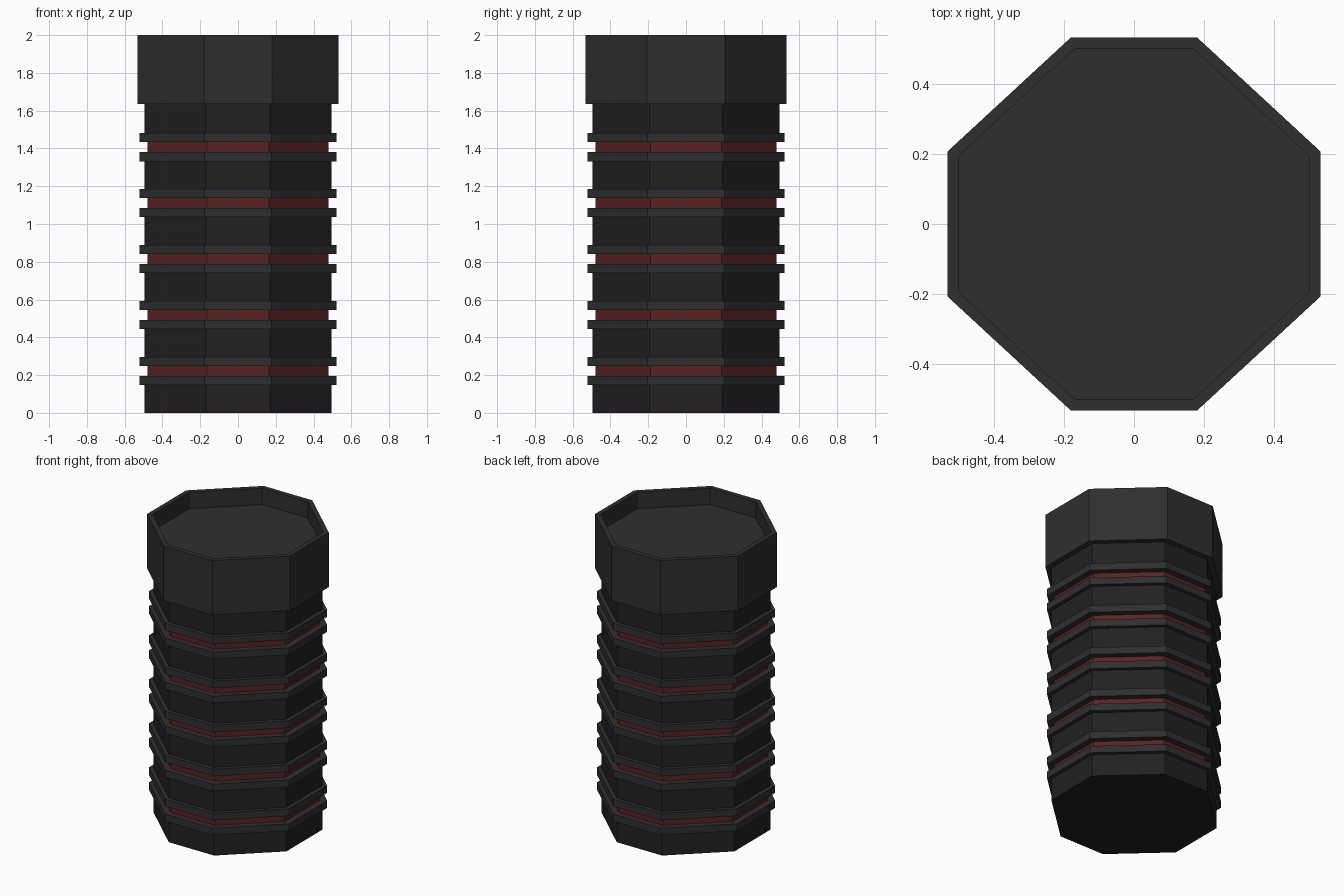
import bpy, bmesh

if "Cube" in bpy.data.objects:
    bpy.data.objects.remove(bpy.data.objects["Cube"])

CORNER_X, CORNER_Y = 0.34, 0.39   # corner offsets as a fraction of the half width


def material(name, rgb):
    m = bpy.data.materials.new(name)
    m.diffuse_color = (*rgb, 1)
    m.use_nodes = True
    m.node_tree.nodes["Principled BSDF"].inputs["Base Color"].default_value = m.diffuse_color
    return m


dark_grey = material("dark_grey", (0.028, 0.028, 0.028))
near_black = material("near_black", (0.017, 0.014, 0.0145))
deep_red = material("deep_red", (0.10, 0.016, 0.015))


def octagon(r):
    a, b = r * CORNER_X, r * CORNER_Y
    return [(r, -b), (r, b), (a, r), (-a, r), (-r, b), (-r, -b), (-a, -r), (a, -r)]


def loft(name, profile, mat, close_start=False, close_end=False):
    """Skin octagons through a list of (half width, z) steps."""
    bm = bmesh.new()
    rings = [[bm.verts.new((x, y, z)) for x, y in octagon(r)] for r, z in profile]
    for lo, hi in zip(rings, rings[1:]):
        for i in range(8):
            j = (i + 1) % 8
            bm.faces.new((lo[i], lo[j], hi[j], hi[i]))
    if close_start:
        bm.faces.new(rings[0][::-1])
    if close_end:
        bm.faces.new(rings[-1])
    me = bpy.data.meshes.new(name)
    bm.to_mesh(me)
    bm.free()
    me.materials.append(mat)
    ob = bpy.data.objects.new(name, me)
    bpy.context.collection.objects.link(ob)
    return ob


SHAFT, COLLAR, BAND = 0.495, 0.521, 0.48
H, GAP, PITCH, FIRST = 0.048, 0.053, 0.296, 0.148
CAP_Z = 1.634

# Shaft sections, with a collar / red band / collar group between each pair
z = 0.0
for n in range(5):
    z0 = FIRST + n * PITCH
    z1, z2, z3 = z0 + H, z0 + H + GAP, z0 + 2 * H + GAP
    loft(f"shaft_section_{n + 1}", [(SHAFT, z), (SHAFT, z0)], near_black, close_start=(n == 0))
    loft(f"lower_collar_{n + 1}", [(SHAFT, z0), (COLLAR, z0), (COLLAR, z1), (BAND, z1)], dark_grey)
    loft(f"red_band_{n + 1}", [(BAND, z1), (BAND, z2)], deep_red)
    loft(f"upper_collar_{n + 1}", [(BAND, z2), (COLLAR, z2), (COLLAR, z3), (SHAFT, z3)], dark_grey)
    z = z3
loft("shaft_section_6", [(SHAFT, z), (SHAFT, CAP_Z)], near_black)

# Wide cap with a recessed top
loft("recessed_cap", [(SHAFT, CAP_Z), (0.531, CAP_Z), (0.531, 2.0), (0.499, 2.0), (0.499, 1.89)],
     dark_grey, close_end=True)
